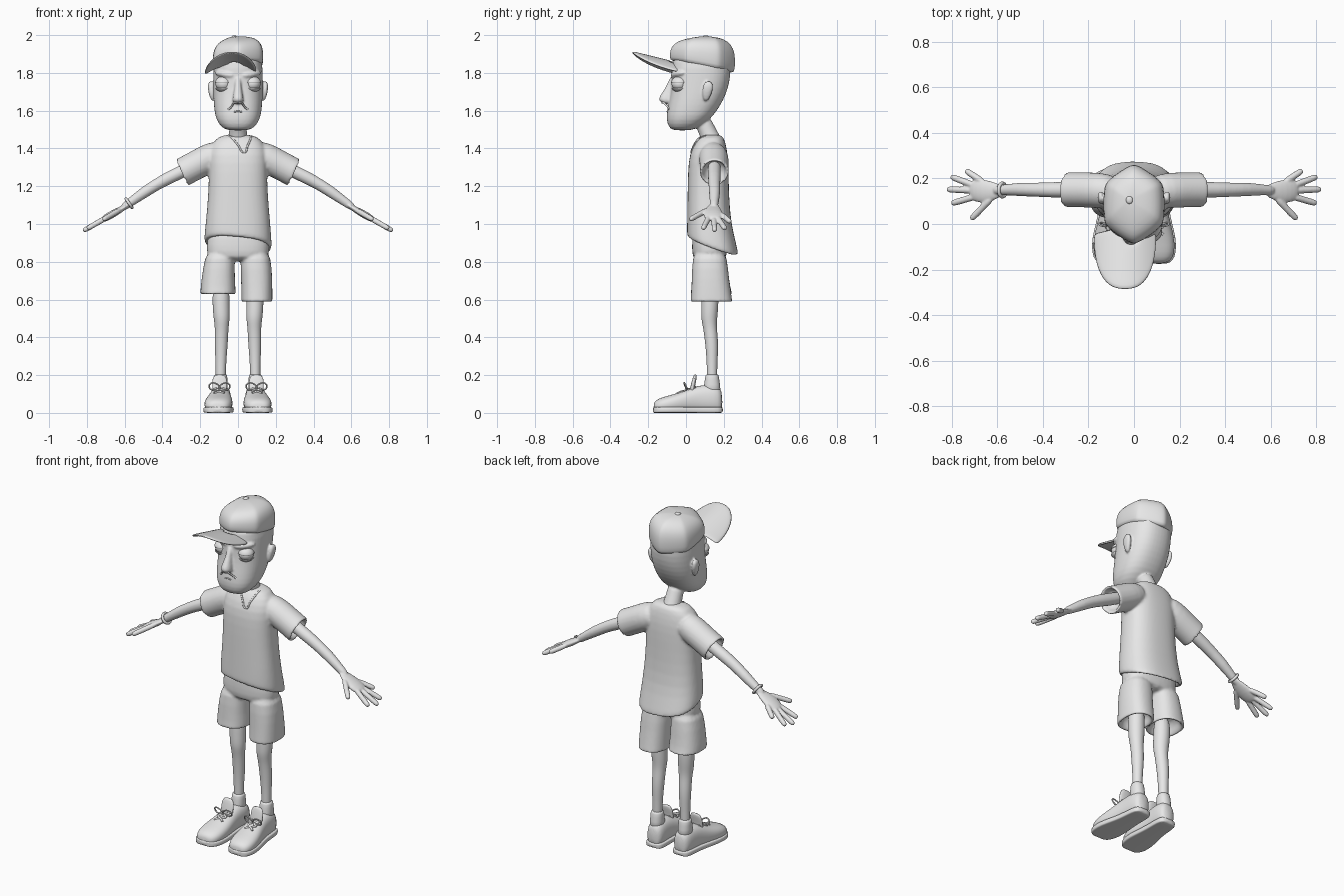
import bpy, bmesh, math
from mathutils import Vector

default_cube = bpy.data.objects.get("Cube")
if default_cube:
    bpy.data.objects.remove(default_cube)

clay = bpy.data.materials.new("clay_grey")
clay.use_nodes = True
clay.diffuse_color = (0.8, 0.8, 0.8, 1)
clay.node_tree.nodes["Principled BSDF"].inputs["Base Color"].default_value = clay.diffuse_color


# --- helpers ---
def skin_rings(bm, rings):
    """Bridge a list of point loops into a capped surface."""
    loops = [[bm.verts.new(p) for p in ring] for ring in rings]
    count = len(loops[0])
    for a, b in zip(loops, loops[1:]):
        for i in range(count):
            j = (i + 1) % count
            bm.faces.new((a[i], a[j], b[j], b[i]))
    bm.faces.new(loops[0][::-1])
    bm.faces.new(loops[-1])


def power(value, exponent):
    return math.copysign(abs(value) ** exponent, value)


def loft(bm, rings, squareness=2.2, seg=20, along="Z", shape=lambda angle: 1):
    """Rings are (x, y, z, half width, half depth, x tilt, y tilt)."""
    loops = []
    for ring in rings:
        x, y, z, rx, ry, tilt_x, tilt_y = (tuple(ring) + (0, 0))[:7]
        loop = []
        for i in range(seg):
            angle = math.tau * i / seg
            k = shape(angle)
            u = rx * k * power(math.cos(angle), 2 / squareness)
            v = ry * k * power(math.sin(angle), 2 / squareness)
            if along == "Z":
                loop.append((x + u, y + v, z + tilt_x * u + tilt_y * v))
            else:
                loop.append((x + u, y, z + v))
        loops.append(loop)
    skin_rings(bm, loops)


def limb(bm, points, flat=1.0, seg=14):
    """Round or flattened limb through (x, y, z, radius) points."""
    way = (Vector(points[-1][:3]) - Vector(points[0][:3])).normalized()
    wide = Vector((0, 1, 0))
    wide = (wide - way * wide.dot(way)).normalized()
    thick = way.cross(wide) * flat
    loops = []
    for x, y, z, r in points:
        angles = [math.tau * i / seg for i in range(seg)]
        loops.append([Vector((x, y, z)) + r * (wide * math.cos(a) + thick * math.sin(a)) for a in angles])
    skin_rings(bm, loops)


def finish(name, bm, subdiv=1, voxel=0, relax=0, shell=0):
    bmesh.ops.recalc_face_normals(bm, faces=bm.faces)
    mesh = bpy.data.meshes.new(name)
    bm.to_mesh(mesh)
    bm.free()
    for face in mesh.polygons:
        face.use_smooth = True
    mesh.materials.append(clay)
    ob = bpy.data.objects.new(name, mesh)
    bpy.context.collection.objects.link(ob)
    if shell:
        ob.modifiers.new("shell", "SOLIDIFY").thickness = shell
    if subdiv:
        sub = ob.modifiers.new("rounding", "SUBSURF")
        sub.levels = sub.render_levels = subdiv
    if voxel:
        blend = ob.modifiers.new("blend", "REMESH")
        blend.mode = "VOXEL"
        blend.voxel_size = voxel
        blend.use_smooth_shade = True
        soft = ob.modifiers.new("soften", "SMOOTH")
        soft.iterations = relax
    return ob


def cord(name, points, radius, closed=False):
    curve = bpy.data.curves.new(name, "CURVE")
    curve.dimensions = "3D"
    curve.bevel_depth = radius
    curve.bevel_resolution = 2
    curve.resolution_u = 5
    curve.use_fill_caps = True
    spline = curve.splines.new("BEZIER")
    spline.bezier_points.add(len(points) - 1)
    spline.use_cyclic_u = closed
    for knot, p in zip(spline.bezier_points, points):
        knot.co = p
        knot.handle_left_type = knot.handle_right_type = "AUTO"
    curve.materials.append(clay)
    ob = bpy.data.objects.new(name, curve)
    bpy.context.collection.objects.link(ob)


def snap(ob, points):
    """Move points onto the finished surface of a part."""
    solid = ob.evaluated_get(bpy.context.evaluated_depsgraph_get())
    return [solid.closest_point_on_mesh(Vector(p))[1] for p in points]


# --- head with neck, nose, brows and ears ---
bm = bmesh.new()
loft(bm, [(0, -.02, 1.495, .05, .045), (0, -.015, 1.508, .085, .075), (0, .01, 1.55, .116, .115),
          (0, .032, 1.6, .126, .133), (0, .056, 1.66, .131, .145), (0, .072, 1.72, .132, .152),
          (0, .08, 1.79, .132, .158), (0, .08, 1.86, .13, .155), (0, .08, 1.92, .1, .12)], 2.4, 24)
limb(bm, [(0, .08, 1.56, .05), (0, .11, 1.5, .045), (0, .14, 1.43, .055), (0, .15, 1.38, .07)])
loft(bm, [(0, -.07, 1.785, .014, .012), (0, -.083, 1.72, .018, .025), (0, -.1, 1.675, .027, .042),
          (0, -.106, 1.652, .032, .04), (0, -.095, 1.635, .02, .022)])
for s in (1, -1):
    limb(bm, [(s * .018, -.075, 1.785, .011), (s * .06, -.066, 1.79, .016),
              (s * .1, -.042, 1.798, .015), (s * .122, -.01, 1.8, .008)])
    loft(bm, [(s * .132, .105, 1.65, .008, .012), (s * .14, .11, 1.68, .013, .022),
              (s * .146, .115, 1.715, .014, .03), (s * .147, .118, 1.74, .013, .026),
              (s * .144, .118, 1.757, .007, .013)])
head = finish("head", bm, 1, .006, 3)

cord("mouth", snap(head, [(x * .013, -.13, 1.63 - .0007 * x * x) for x in range(-5, 6)]), .005)
cord("lower_lip", snap(head, [(x * .012, -.13, 1.6 - .0008 * x * x) for x in range(-2, 3)]), .004)

# --- eyes with heavy lids ---
for s, side in ((1, "left"), (-1, "right")):
    for part, radius, low, high in (("eyeball", .042, -2, 2), ("upper_lid", .046, .1, 2), ("lower_lid", .046, -2, -.4)):
        bm = bmesh.new()
        bmesh.ops.create_uvsphere(bm, u_segments=24, v_segments=24, radius=radius)
        outside = [v for v in bm.verts if not low <= v.co.z / radius <= high]
        bmesh.ops.delete(bm, geom=outside, context="VERTS")
        for v in bm.verts:
            v.co = Vector((s * .077 + v.co.x, v.co.y - .034, 1.742 + v.co.z * .9))
        finish(f"{side}_{part}", bm, 0, shell=0 if part == "eyeball" else .004)

# --- cap ---
bm = bmesh.new()
loft(bm, [(0, .085, 1.834, .12, .145, .05, -.2), (0, .085, 1.832, .14, .168, .05, -.2),
          (0, .087, 1.87, .143, .172, .08, -.17), (0, .09, 1.918, .141, .168, .1, -.1),
          (-.003, .095, 1.957, .122, .145, .12, -.05), (-.008, .1, 1.98, .085, .1, .12, 0),
          (-.015, .103, 1.99, .04, .045, .1, 0), (-.02, .105, 1.992, .01, .01)],
     2, 48, shape=lambda angle: 1.02 - .08 * abs(math.sin(3 * (angle - math.pi / 2))))
finish("cap_crown", bm)
bm = bmesh.new()
loft(bm, [(-.02, .105, 1.982, .016, .018), (-.02, .105, 1.993, .016, .018), (-.02, .105, 1.999, .008, .01)])
finish("cap_button", bm)

bm = bmesh.new()
rows = []
for step in range(7):
    reach = .3 + .7 * step / 6
    row = []
    for i in range(25):
        angle = math.pi * i / 24
        x = .14 * reach * power(math.cos(angle), .8) - .04 * reach
        y = -.04 - .245 * reach * power(math.sin(angle), .8) + .04 * (1 - reach)
        height = 1.862 - .25 * (y + .07) - 2.6 * (x + .03) ** 2
        row.append(bm.verts.new((x, y, height)))
    rows.append(row)
for a, b in zip(rows, rows[1:]):
    for i in range(24):
        bm.faces.new((a[i], a[i + 1], b[i + 1], b[i]))
finish("cap_brim", bm, 1, shell=.012)

# --- shirt: hollow hem and sleeves blended into one body ---
bm = bmesh.new()
loft(bm, [(0, .13, 1.0, .125, .08), (0, .14, .9, .15, .108, -.1, -.37), (0, .143, .884, .162, .12, -.1, -.37),
          (0, .143, .884, .18, .138, -.1, -.37), (0, .135, .93, .178, .13, -.08, -.25),
          (0, .122, 1.02, .17, .116, 0, -.08), (0, .118, 1.15, .158, .11), (0, .118, 1.28, .154, .108),
          (0, .12, 1.37, .158, .102), (0, .128, 1.435, .135, .08), (0, .138, 1.478, .085, .055)], 2.5, 28)
for s in (1, -1):
    limb(bm, [(s * .07, .14, 1.385, .07), (s * .15, .147, 1.35, .08), (s * .22, .15, 1.313, .077),
              (s * .295, .15, 1.273, .078), (s * .297, .15, 1.272, .078), (s * .297, .15, 1.272, .06),
              (s * .24, .15, 1.305, .055)], seg=20)
shirt = finish("shirt", bm, 1, .008, 4)

vee = [(-.055, .1, 1.49), (-.03, .06, 1.46), (0, .03, 1.425), (.036, .0, 1.388),
       (.052, .03, 1.42), (.068, .06, 1.455), (.075, .1, 1.485)]
cord("collar", snap(shirt, vee), .005)

# --- shorts ---
bm = bmesh.new()
loft(bm, [(0, .125, 1.0, .145, .085), (0, .125, .92, .165, .093), (0, .125, .85, .17, .095), (0, .125, .8, .15, .085)], 2.5)
for s, x, hem, width in ((1, .1, .588, .083), (-1, .106, .628, .094)):
    x *= s
    loft(bm, [(s * .088, .125, .88, .078, .088), (x * .97, .127, .76, .084, .096), (x, .132, .66, width, .104),
              (x, .135, hem, width, .112), (x, .135, hem - .002, width, .112),
              (x, .135, hem, width - .02, .09), (x, .13, hem + .08, .06, .07)], 2.4)
finish("shorts", bm, 1, .008, 3)

for s, side in ((1, "left"), (-1, "right")):
    # --- arm and hand ---
    bm = bmesh.new()
    limb(bm, [(s * .18, .15, 1.34, .034), (s * .29, .15, 1.28, .035), (s * .36, .15, 1.248, .035),
              (s * .43, .15, 1.21, .031), (s * .5, .152, 1.165, .031), (s * .56, .15, 1.122, .024),
              (s * .62, .147, 1.08, .022)])
    limb(bm, [(s * .57, .147, 1.108, .02), (s * .615, .143, 1.08, .042), (s * .66, .143, 1.055, .055),
              (s * .7, .147, 1.032, .05), (s * .72, .148, 1.02, .035)], .38)
    fingers = [(.66, .183, .738, .235), (.69, .165, .803, .208), (.7, .147, .82, .152),
               (.69, .122, .8, .09), (.62, .118, .715, .02)]
    for x0, y0, x1, y1 in fingers:
        joints = []
        for t, r in ((0, .017), (.4, .015), (.75, .0155), (.95, .014), (1, .008)):
            x = x0 + (x1 - x0) * t
            joints.append((s * x, y0 + (y1 - y0) * t, 1.1 - .57 * (x - .58), r))
        limb(bm, joints, seg=10)
    finish(f"{side}_arm", bm, 1, .005, 2)

    # --- leg and sock ---
    bm = bmesh.new()
    limb(bm, [(s * .09, .127, .7, .045), (s * .09, .127, .57, .047), (s * .086, .122, .5, .044),
              (s * .086, .127, .45, .036), (s * .089, .138, .36, .036), (s * .091, .138, .25, .027),
              (s * .092, .138, .1, .028)])
    finish(f"{side}_leg", bm, 2)
    bm = bmesh.new()
    loft(bm, [(s * .092, .138, .205, .03, .03), (s * .092, .138, .2, .036, .036), (s * .092, .138, .15, .037, .042),
              (s * .092, .138, .1, .042, .05)])
    finish(f"{side}_sock", bm)

    # --- shoe: upper, sole, tongue and laces ---
    outline = [(.108, -.172, .03, .05), (.108, -.16, .055, .068), (.106, -.125, .074, .084), (.102, -.06, .076, .1),
               (.097, 0, .065, .122), (.093, .06, .055, .145), (.09, .12, .053, .15), (.088, .17, .05, .145),
               (.088, .193, .032, .115)]
    bm = bmesh.new()
    loft(bm, [(s * x, y, top / 2, w, top / 2) for x, y, w, top in outline], 2.4, along="Y")
    shoe = finish(f"{side}_shoe", bm)
    bm = bmesh.new()
    loft(bm, [(s * x, y * 1.02, .016, w + .006, .016) for x, y, w, top in outline], 6, along="Y")
    finish(f"{side}_sole", bm)
    bm = bmesh.new()
    loft(bm, [(s * .097, .03, .09, .035, .014), (s * .097, .035, .14, .04, .012), (s * .097, .045, .18, .04, .011),
              (s * .097, .05, .205, .025, .008)])
    finish(f"{side}_tongue", bm)
    for row in range(3):
        y = -.05 + .035 * row
        for turn in (1, -1):
            lace = [(s * .1 + turn * .015 * k, y + .006 * k, .18) for k in (-3, -1, 1, 3)]
            cord(f"{side}_lace", snap(shoe, lace), .006)
    for turn in (1, -1):
        knot = Vector((s * .098, .0, .128))
        loop = [knot + Vector((turn * a, b, c)) for a, b, c in
                ((0, 0, 0), (.025, -.01, .03), (.05, -.005, .025), (.05, .005, .0), (.025, 0, -.005))]
        cord(f"{side}_bow_loop", loop, .004, True)

# --- wristband ---
axis = Vector((.82, 0, .57))
across = Vector((-.57, 0, .82))
ring = [Vector((-.577, .149, 1.11)) + .029 * (across * math.cos(a) + Vector((0, 1, 0)) * math.sin(a))
        for a in (math.tau * i / 12 for i in range(12))]
cord("wristband", ring, .008, True)
